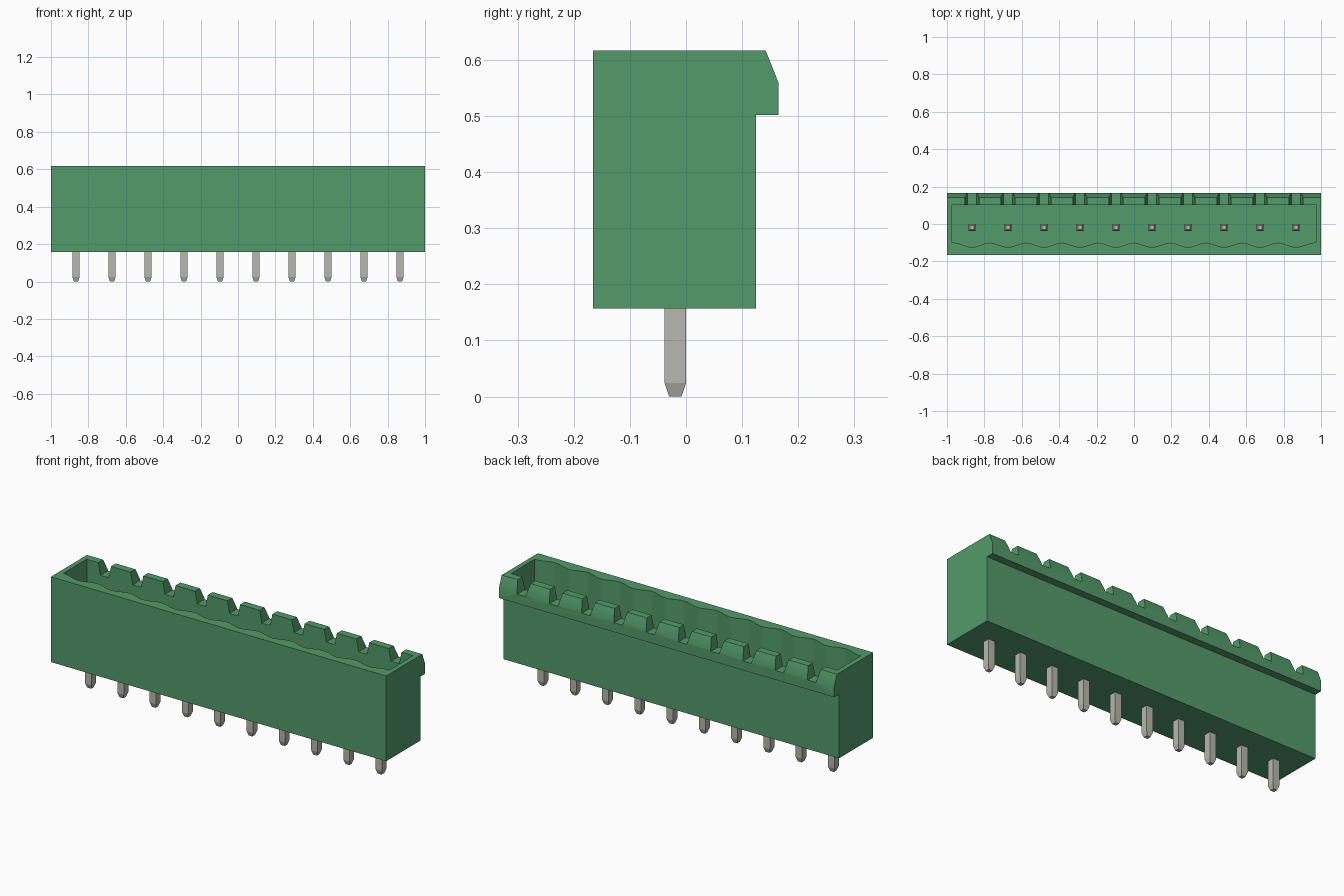
import bpy, bmesh, math

cube = bpy.data.objects.get("Cube")
if cube:
    bpy.data.objects.remove(cube, do_unlink=True)

PINS = 10
PITCH = 0.1925
PIN_X = [(i - (PINS - 1) / 2) * PITCH for i in range(PINS)]
PIN_Y = -0.019
BASE, TOP = 0.157, 0.617


def material(name, rgb):
    mat = bpy.data.materials.new(name)
    mat.use_nodes = True
    mat.diffuse_color = (*rgb, 1)
    mat.node_tree.nodes["Principled BSDF"].inputs["Base Color"].default_value = (*rgb, 1)
    return mat


def loft(bm, rings):
    """Skin a closed solid through rings of equal point count."""
    loops = [[bm.verts.new(p) for p in ring] for ring in rings]
    n = len(loops[0])
    for a, b in zip(loops, loops[1:]):
        for i in range(n):
            j = (i + 1) % n
            bm.faces.new((a[i], a[j], b[j], b[i]))
    bm.faces.new(loops[0][::-1])
    bm.faces.new(loops[-1])


def make_object(name, bm, mat):
    bmesh.ops.recalc_face_normals(bm, faces=bm.faces)
    mesh = bpy.data.meshes.new(name)
    bm.to_mesh(mesh)
    bm.free()
    mesh.materials.append(mat)
    obj = bpy.data.objects.new(name, mesh)
    bpy.context.collection.objects.link(obj)
    return obj


def select_only(obj):
    bpy.ops.object.select_all(action='DESELECT')
    obj.select_set(True)
    bpy.context.view_layer.objects.active = obj


def cut(target, cutter):
    cutter.hide_render = True
    mod = target.modifiers.new("cut", 'BOOLEAN')
    mod.operation = 'DIFFERENCE'
    mod.solver = 'EXACT'
    mod.object = cutter
    select_only(target)
    bpy.ops.object.modifier_apply(modifier=mod.name)
    bpy.data.objects.remove(cutter, do_unlink=True)


green = material("green plastic", (0.087, 0.328, 0.147))
metal = material("tin metal", (0.48, 0.48, 0.425))

# Housing: side profile with the chamfered rear lip, extruded along x
profile = [(-0.166, BASE), (0.125, BASE), (0.125, 0.502), (0.165, 0.502),
           (0.165, 0.559), (0.142, TOP), (-0.166, TOP)]
bm = bmesh.new()
loft(bm, [[(x, y, z) for y, z in profile] for x in (-1, 1)])
housing = make_object("housing", bm, green)

# Cavity: straight back and ends, scalloped front wall
STEPS = 12
wave = []
for i in range(PINS * STEPS + 1):
    x = -PINS * PITCH / 2 + i * PITCH / STEPS
    wave.append((x, -0.112 + 0.012 * math.cos(2 * math.pi * i / STEPS)))
outline = [(-0.973, 0.101), (-0.973, -0.1)] + wave + [(0.973, -0.1), (0.973, 0.101)]
bm = bmesh.new()
loft(bm, [[(x, y, z) for x, y in outline] for z in (0.25, 0.7)])
cut(housing, make_object("cavity_cutter", bm, green))

# Coding notches through the rear wall, one behind each pin
bm = bmesh.new()
for x in PIN_X:
    section = [(x - 0.025, 0.552), (x + 0.025, 0.552),
               (x + 0.043, 0.642), (x - 0.043, 0.642)]
    loft(bm, [[(px, y, pz) for px, pz in section] for y in (0.08, 0.2)])
cut(housing, make_object("notch_cutter", bm, green))
select_only(housing)
bpy.ops.object.shade_smooth_by_angle(angle=math.radians(25))

# Square contact pins with tapered ends
CORNERS = [(-1, -1), (1, -1), (1, 1), (-1, 1)]
for n, x in enumerate(PIN_X):
    bm = bmesh.new()
    loft(bm, [[(x + sx * h, PIN_Y + sy * h, z) for sx, sy in CORNERS]
              for z, h in ((0, 0.011), (0.024, 0.019), (0.48, 0.019), (0.503, 0.011))])
    make_object(f"pin_{n + 1}", bm, metal)
